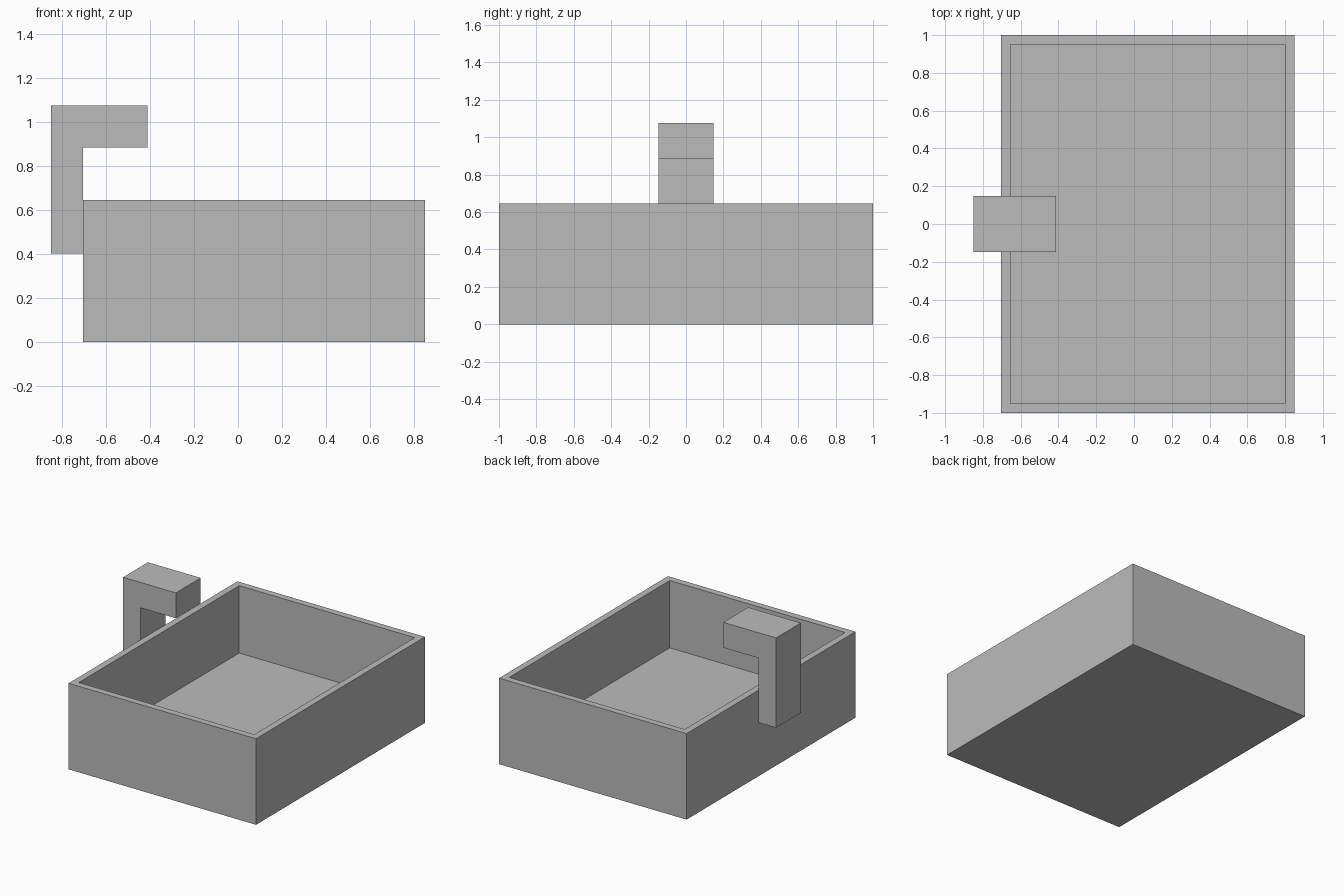
import bpy
import bmesh
from mathutils import Vector

default = bpy.data.objects.get("Cube")
if default:
    bpy.data.objects.remove(default, do_unlink=True)

# One plain grey for the whole model
GREY = (0.5, 0.5, 0.5, 1)
grey = bpy.data.materials.new("plain_grey")
grey.use_nodes = True
grey.diffuse_color = GREY
grey.node_tree.nodes["Principled BSDF"].inputs["Base Color"].default_value = GREY


def finish(name, bm):
    bmesh.ops.recalc_face_normals(bm, faces=bm.faces)
    mesh = bpy.data.meshes.new(name)
    bm.to_mesh(mesh)
    bm.free()
    mesh.materials.append(grey)
    obj = bpy.data.objects.new(name, mesh)
    bpy.context.collection.objects.link(obj)
    return obj


def extrude_profile(bm, points, offset):
    """Fill a flat outline and pull it into a solid; returns the moved cap."""
    face = bm.faces.new([bm.verts.new(p) for p in points])
    result = bmesh.ops.extrude_face_region(bm, geom=[face], use_keep_orig=True)
    moved = [g for g in result["geom"] if isinstance(g, bmesh.types.BMVert)]
    bmesh.ops.translate(bm, verts=moved, vec=offset)
    return next(g for g in result["geom"] if isinstance(g, bmesh.types.BMFace))


# Basin: a block whose top is inset to a rim and sunk to a thick floor
LEFT, RIGHT, HEIGHT, WALL, FLOOR = -0.705, 0.85, 0.645, 0.05, 0.14
bm = bmesh.new()
outline = [(LEFT, -1, 0), (RIGHT, -1, 0), (RIGHT, 1, 0), (LEFT, 1, 0)]
top = extrude_profile(bm, outline, Vector((0, 0, HEIGHT)))
bmesh.ops.recalc_face_normals(bm, faces=bm.faces)
bmesh.ops.inset_region(bm, faces=[top], thickness=WALL, use_even_offset=True)
sunk = bmesh.ops.extrude_discrete_faces(bm, faces=[top])["faces"][0]
bmesh.ops.translate(bm, verts=sunk.verts, vec=(0, 0, FLOOR - HEIGHT))
finish("basin", bm)

# Spout: an upright against the basin's side with an arm over the rim
HALF = 0.147
bm = bmesh.new()
profile = [(-0.85, 0.402), (LEFT, 0.402), (LEFT, 0.885),
           (-0.412, 0.885), (-0.412, 1.075), (-0.85, 1.075)]
extrude_profile(bm, [(x, -HALF, z) for x, z in profile], Vector((0, 2 * HALF, 0)))
finish("spout", bm)
